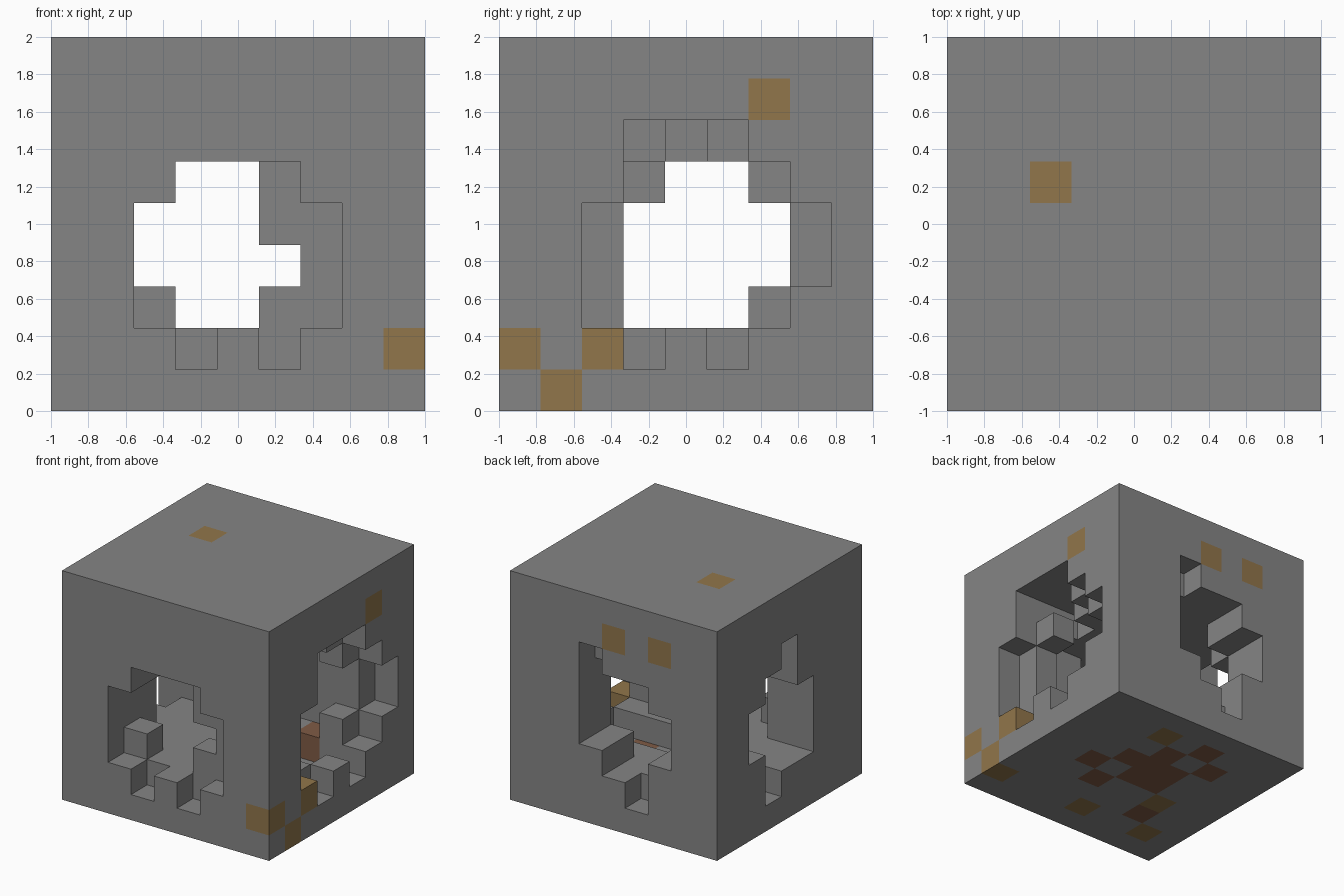
import bpy, bmesh
from mathutils import Vector

cube = bpy.data.objects.get("Cube")
if cube:
    bpy.data.objects.remove(cube, do_unlink=True)

N = 9
S = 2 / N


def box(xs, ys, zs):
    """All grid cells in inclusive ranges."""
    return {(x, y, z) for x in range(xs[0], xs[1] + 1)
            for y in range(ys[0], ys[1] + 1) for z in range(zs[0], zs[1] + 1)}


full = box((0, 8), (0, 8), (0, 8))
hollow = set()

# Openings: column -> (lowest row, highest row), with the rows cut in each face
front = {2: (2, 4), 3: (1, 5), 4: (2, 5), 5: (1, 5), 6: (2, 4)}
back = {2: (3, 4), 3: (1, 5), 4: (2, 5), 5: (3, 6)}
right = {2: (2, 4), 3: (1, 6), 4: (2, 6), 5: (1, 6), 6: (2, 5), 7: (3, 4)}
left = {3: (2, 4), 4: (2, 6), 5: (1, 5), 6: (3, 4)}
for c, rows in front.items():
    hollow |= box((c, c), (0, 0), rows)
for c, rows in back.items():
    hollow |= box((c, c), (8, 8), rows)
for c, rows in right.items():
    hollow |= box((8, 8), (c, c), rows)
for c, rows in left.items():
    hollow |= box((0, 0), (c, c), rows)

# Tunnels running right through, front to back and side to side
for c, rows in {2: (3, 4), 3: (2, 5), 4: (2, 5), 5: (3, 3)}.items():
    hollow |= box((c, c), (0, 8), rows)
for c, rows in {3: (2, 4), 4: (2, 5), 5: (2, 5), 6: (3, 4)}.items():
    hollow |= box((0, 8), (c, c), rows)

# Inner chamber, floor pit and roof pockets
hollow |= box((2, 6), (2, 6), (2, 5))
hollow |= box((4, 7), (4, 5), (1, 1))
hollow |= box((5, 5), (7, 7), (3, 5))
hollow |= box((6, 7), (3, 3), (6, 6)) | box((7, 7), (4, 4), (6, 6))
# two outer pit cells keep the row front of the pit solid
hollow -= box((8, 8), (4, 4), (1, 1))

solid = full - hollow

# Coloured cells
amber = {(2, 5, 8), (8, 6, 7), (8, 0, 1), (8, 1, 0), (8, 2, 1), (4, 8, 7),
         (2, 8, 7), (5, 7, 0), (4, 1, 0), (2, 3, 0), (1, 1, 0)}
rust_floor = [(6, 4), (5, 3), (3, 7), (2, 6), (5, 5), (4, 6), (4, 5),
              (4, 4), (3, 5), (3, 4), (2, 2)]
rust = {(x, y, 0) for x, y in rust_floor} | {(6, 6, 1)}


def material(name, rgb):
    m = bpy.data.materials.new(name)
    m.use_nodes = True
    m.diffuse_color = (*rgb, 1)
    m.node_tree.nodes["Principled BSDF"].inputs["Base Color"].default_value = (*rgb, 1)
    return m


def build(name, cells, mat):
    """Mesh the exposed sides of a set of cells."""
    bm = bmesh.new()
    for cell in cells:
        centre = Vector([(c + 0.5) * S - 1 for c in cell]) + Vector((0, 0, 1))
        for axis in range(3):
            for sign in (-1, 1):
                near = list(cell)
                near[axis] += sign
                if tuple(near) in solid:
                    continue
                n, u, v = Vector(), Vector(), Vector()
                n[axis] = sign
                u[(axis + 1) % 3] = 1
                v = n.cross(u)
                corners = [(1, 1), (-1, 1), (-1, -1), (1, -1)]
                bm.faces.new([bm.verts.new(centre + (n + u * a + v * b) * S / 2)
                              for a, b in corners])
    bmesh.ops.remove_doubles(bm, verts=bm.verts[:], dist=0.001)
    mesh = bpy.data.meshes.new(name)
    bm.to_mesh(mesh)
    bm.free()
    mesh.materials.append(mat)
    bpy.context.collection.objects.link(bpy.data.objects.new(name, mesh))


build("stone_block", solid - amber - rust, material("stone grey", (0.235, 0.235, 0.235)))
build("amber_cells", amber & solid, material("amber", (0.283, 0.181, 0.07)))
build("rust_cells", rust & solid, material("rust brown", (0.212, 0.105, 0.06)))
